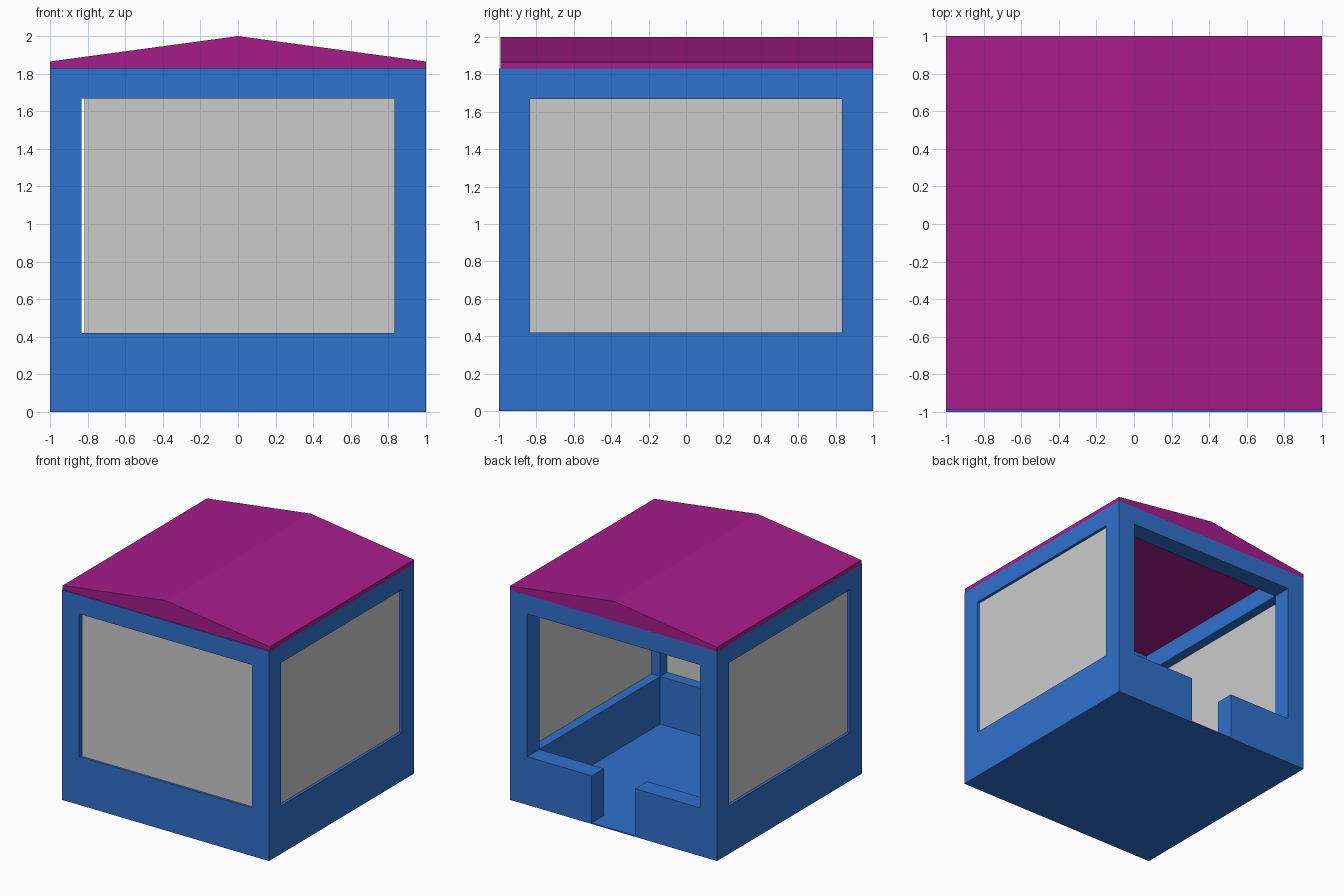
import bpy
import bmesh

if "Cube" in bpy.data.objects:
    bpy.data.objects.remove(bpy.data.objects["Cube"])

W = 1.0        # half width of the booth
T = 0.167      # wall and post thickness
I = W - T      # half width of the inside
SILL, HEAD, TOP, PEAK = 0.42, 1.667, 1.83, 2.0
DOOR = 0.21    # half width of the doorway


def material(name, rgb):
    mat = bpy.data.materials.new(name)
    mat.diffuse_color = (*rgb, 1.0)
    mat.use_nodes = True
    mat.node_tree.nodes["Principled BSDF"].inputs["Base Color"].default_value = mat.diffuse_color
    return mat


def make_object(name, bm, mat=None):
    bmesh.ops.recalc_face_normals(bm, faces=bm.faces)
    mesh = bpy.data.meshes.new(name)
    bm.to_mesh(mesh)
    bm.free()
    obj = bpy.data.objects.new(name, mesh)
    bpy.context.collection.objects.link(obj)
    if mat:
        mesh.materials.append(mat)
    return obj


def box(name, x, y, z, mat=None):
    """Box from (min, max) ranges on each axis."""
    bm = bmesh.new()
    bmesh.ops.create_cube(bm, size=1)
    for v in bm.verts:
        v.co = [(r[0] + r[1]) / 2 + c * (r[1] - r[0])
                for c, r in zip(v.co, (x, y, z))]
    return make_object(name, bm, mat)


def cut(target, cutter):
    mod = target.modifiers.new("cut", 'BOOLEAN')
    mod.operation = 'DIFFERENCE'
    mod.solver = 'EXACT'
    mod.object = cutter
    bpy.context.view_layer.objects.active = target
    bpy.ops.object.modifier_apply(modifier=mod.name)
    bpy.data.objects.remove(cutter, do_unlink=True)


blue = material("blue_paint", (0.03, 0.165, 0.61))
purple = material("purple_paint", (0.39, 0.012, 0.26))

# Wall frame: a block hollowed out, with window openings on all sides and a rear doorway
frame = box("wall_frame", (-W, W), (-W, W), (0, TOP), blue)
cut(frame, box("room_cutter", (-I, I), (-I, I), (-0.2, 2.2)))
cut(frame, box("side_window_cutter", (-1.2, 1.2), (-I, I), (SILL, HEAD)))
cut(frame, box("end_window_cutter", (-I, I), (-1.2, 1.2), (SILL, HEAD)))
cut(frame, box("door_cutter", (-DOOR, DOOR), (0.7, 1.2), (-0.2, 0.6)))

# Thin floor and door sill
box("floor", (-I, I), (-I, I), (0, 0.005), blue)
box("door_sill", (-DOOR, DOOR), (I, W), (0, 0.01), blue)

# Window panes on three sides, the rear is open
box("front_pane", (-0.818, I), (-0.98, -0.93), (SILL, HEAD))
for side, s in (("left", -1), ("right", 1)):
    box(side + "_pane", sorted((s * 0.918, s * 0.975)), (-I, I), (SILL, HEAD))

# Low gabled roof, ridge running front to back
bm = bmesh.new()
profile = [(-W, TOP), (W, TOP), (W, 1.865), (0, PEAK), (-W, 1.865)]
gable = bm.faces.new([bm.verts.new((x, -0.99, z)) for x, z in profile])
ext = bmesh.ops.extrude_face_region(bm, geom=[gable], use_keep_orig=True)
for v in ext["geom"]:
    if isinstance(v, bmesh.types.BMVert):
        v.co.y = W
make_object("roof", bm, purple)
